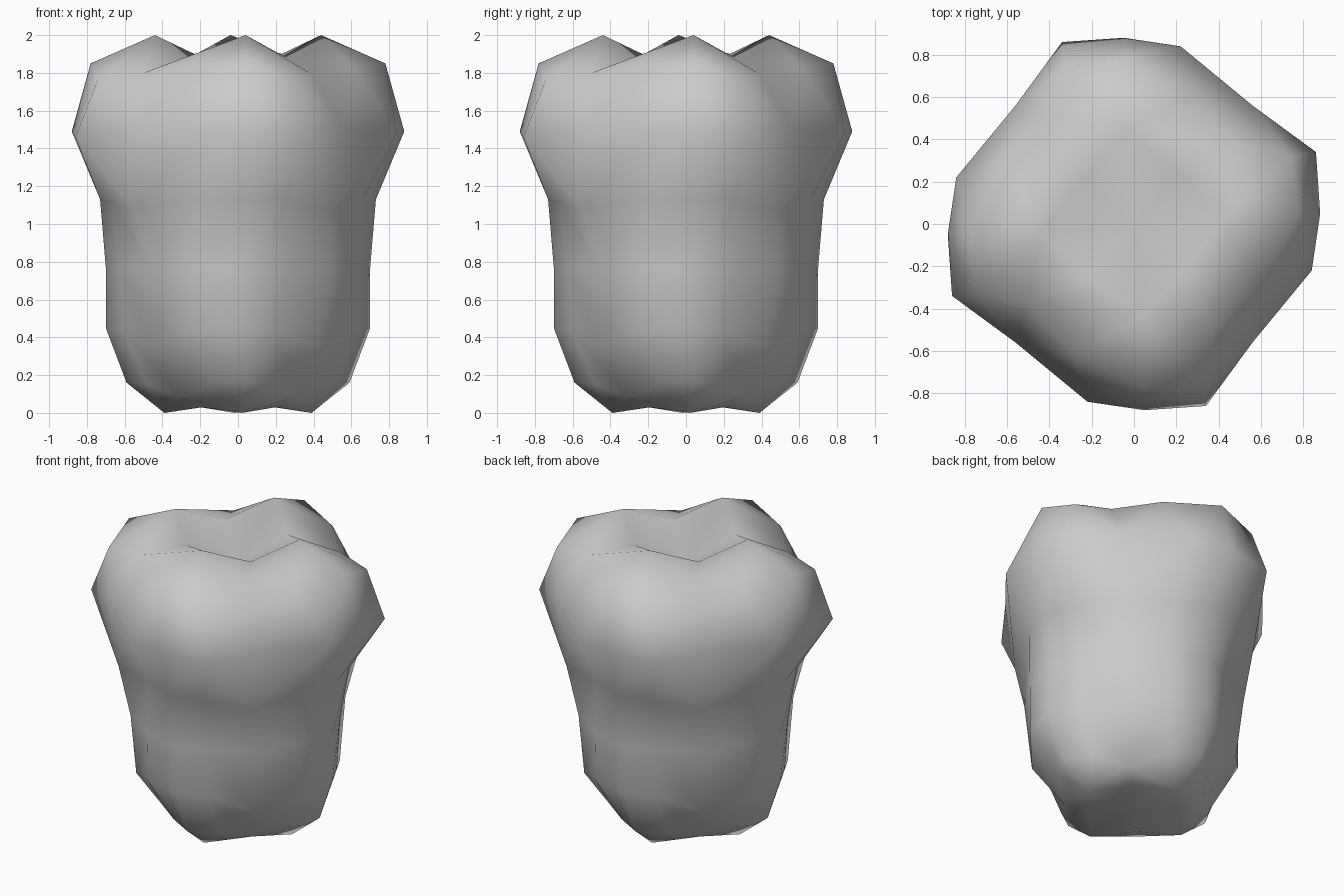
import bpy, bmesh
from math import cos, sin, pi

if "Cube" in bpy.data.objects:
    bpy.data.objects.remove(bpy.data.objects["Cube"])

# Quarter sections (side, lobe, side, groove), bottom to top; each repeats four times round z
RINGS = [
    [(.50, -.13, .16), (.59, .03, .16), (.48, .18, .15), (.30, .31, .085)],
    [(.63, -.24, .45), (.70, .01, .45), (.60, .20, .43), (.46, .43, .36)],
    [(.64, -.23, .77), (.70, .01, .77), (.62, .20, .77), (.46, .49, .77)],
    [(.66, -.21, 1.13), (.73, .02, 1.13), (.67, .23, 1.12), (.55, .49, 1.08)],
    [(.84, -.22, 1.48), (.88, .05, 1.49), (.86, .34, 1.46), (.56, .56, 1.51)],
    [(.61, -.28, 1.83), (.78, .05, 1.85), (.74, .32, 1.77), (.50, .38, 1.80)],
]
ROOT_TIPS = [(.39, .02, 0), (.19, .20, .03)]
CUSPS = [(.44, .04, 2), (.21, .24, 1.89)]

bm = bmesh.new()


def ring(quarter):
    """Repeat a quarter section four times around the z axis."""
    out = []
    for k in range(4):
        c, s = round(cos(k * pi / 2)), round(sin(k * pi / 2))
        out += [bm.verts.new((c * x - s * y, s * x + c * y, z)) for x, y, z in quarter]
    return out


def cap(outer, tips, centre_z):
    """Close an end with four raised tips, valleys between them and a centre pit."""
    inner = ring(tips)
    centre = bm.verts.new((0, 0, centre_z))
    for k in range(4):
        a, l, p, g = outer[4 * k:4 * k + 4]
        a2 = outer[(4 * k + 4) % 16]
        tip, valley = inner[2 * k], inner[2 * k + 1]
        tip2, valley0 = inner[(2 * k + 2) % 8], inner[2 * k - 1]
        for f in ((a, l, tip), (l, p, tip), (tip, p, g), (tip, g, valley),
                  (valley, g, tip2), (g, a2, tip2),
                  (centre, valley0, tip), (centre, tip, valley)):
            bm.faces.new(f)


# Lobed side wall; the faces beside each groove are split towards its foot
loops = [ring(q) for q in RINGS]
for lo, hi in zip(loops, loops[1:]):
    for i in range(16):
        j = (i + 1) % 16
        if i % 4 == 2:
            bm.faces.new((lo[i], lo[j], hi[i]))
            bm.faces.new((lo[j], hi[j], hi[i]))
        else:
            bm.faces.new((lo[i], lo[j], hi[j], hi[i]))

# Root end and chewing surface
cap(loops[0], ROOT_TIPS, .07)
cap(loops[-1], CUSPS, 1.74)

bmesh.ops.recalc_face_normals(bm, faces=bm.faces)
for f in bm.faces:
    f.smooth = True

mesh = bpy.data.meshes.new("molar_tooth")
bm.to_mesh(mesh)
bm.free()
bpy.context.collection.objects.link(bpy.data.objects.new("molar_tooth", mesh))
